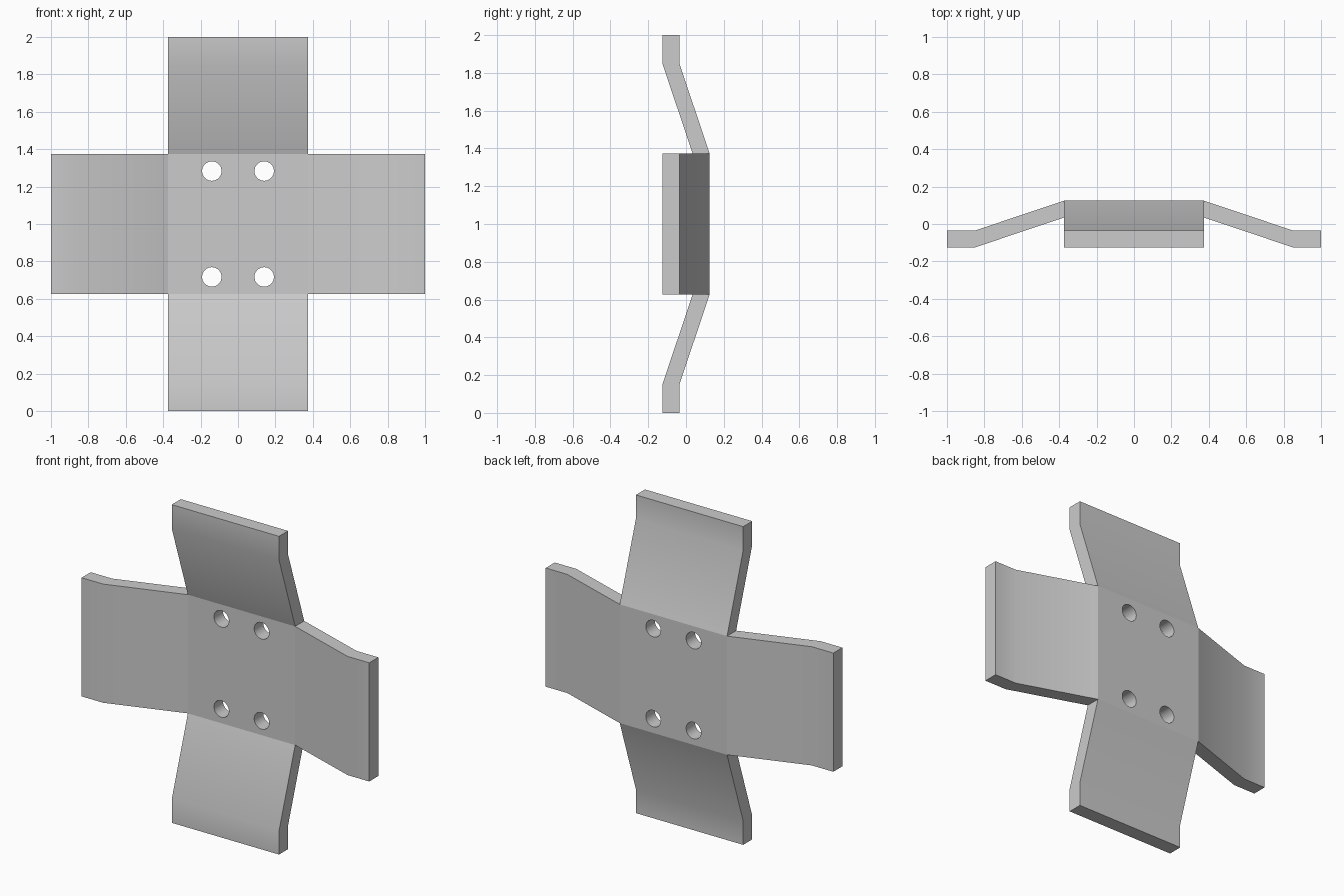
import bpy
import bmesh
import math
from mathutils import Matrix, Vector

if "Cube" in bpy.data.objects:
    bpy.data.objects.remove(bpy.data.objects["Cube"], do_unlink=True)

HALF = 0.373        # half width of the hub and arms
BEND = 0.85         # distance of the outer bend from the centre
THICK = 0.09
BACK = 0.125        # rear face of the hub
TIP_BACK = -0.035   # rear face of the arm tips
CENTRE = Vector((0, 0, 1))

metal = bpy.data.materials.new("grey metal")
metal.use_nodes = True
grey = (0.6, 0.6, 0.6, 1)
metal.diffuse_color = grey
metal.node_tree.nodes["Principled BSDF"].inputs["Base Color"].default_value = grey


def make_object(name, bm):
    bmesh.ops.recalc_face_normals(bm, faces=bm.faces)
    mesh = bpy.data.meshes.new(name)
    bm.to_mesh(mesh)
    bm.free()
    mesh.materials.append(metal)
    obj = bpy.data.objects.new(name, mesh)
    bpy.context.collection.objects.link(obj)
    return obj


def smooth(obj):
    bpy.ops.object.select_all(action="DESELECT")
    obj.select_set(True)
    bpy.context.view_layer.objects.active = obj
    bpy.ops.object.shade_smooth_by_angle(angle=math.radians(30))


# Square hub plate
bm = bmesh.new()
size = Matrix.Diagonal((2 * HALF, THICK, 2 * HALF, 1))
bmesh.ops.create_cube(bm, size=1, matrix=Matrix.Translation(
    CENTRE + Vector((0, BACK - THICK / 2, 0))) @ size)
hub = make_object("hub_plate", bm)

# Four bolt holes cut through the hub
bm = bmesh.new()
for x in (-0.14, 0.14):
    for z in (-0.283, 0.283):
        place = Matrix.Translation(CENTRE + Vector((x, BACK - THICK / 2, z)))
        bmesh.ops.create_cone(bm, cap_ends=True, segments=48, radius1=0.052,
                              radius2=0.052, depth=0.4,
                              matrix=place @ Matrix.Rotation(math.pi / 2, 4, "X"))
cutter = make_object("hole_cutter", bm)
cut = hub.modifiers.new("bolt_holes", "BOOLEAN")
cut.operation = "DIFFERENCE"
cut.solver = "EXACT"
cut.object = cutter
bpy.context.view_layer.objects.active = hub
bpy.ops.object.modifier_apply(modifier=cut.name)
bpy.data.objects.remove(cutter, do_unlink=True)
smooth(hub)

# Bent arms: a side profile swept across the width, turned about the hub
rear = [(HALF, BACK), (BEND, TIP_BACK), (1, TIP_BACK)]
outline = rear + [(x, y - THICK) for x, y in reversed(rear)]
for i, name in enumerate(("left_arm", "bottom_arm", "right_arm", "top_arm")):
    bm = bmesh.new()
    rows = [[bm.verts.new((x, y, side)) for x, y in outline]
            for side in (-HALF, HALF)]
    # Side walls of each straight length, then the faces along the outline
    for row in rows:
        bm.faces.new((row[0], row[1], row[4], row[5]))
        bm.faces.new((row[1], row[2], row[3], row[4]))
    for a in range(len(outline) - 1):
        bm.faces.new((rows[0][a], rows[0][a + 1], rows[1][a + 1], rows[1][a]))
    turn = Matrix.Translation(CENTRE) @ Matrix.Rotation(i * math.pi / 2, 4, "Y")
    bmesh.ops.transform(bm, matrix=turn, verts=bm.verts)
    smooth(make_object(name, bm))
